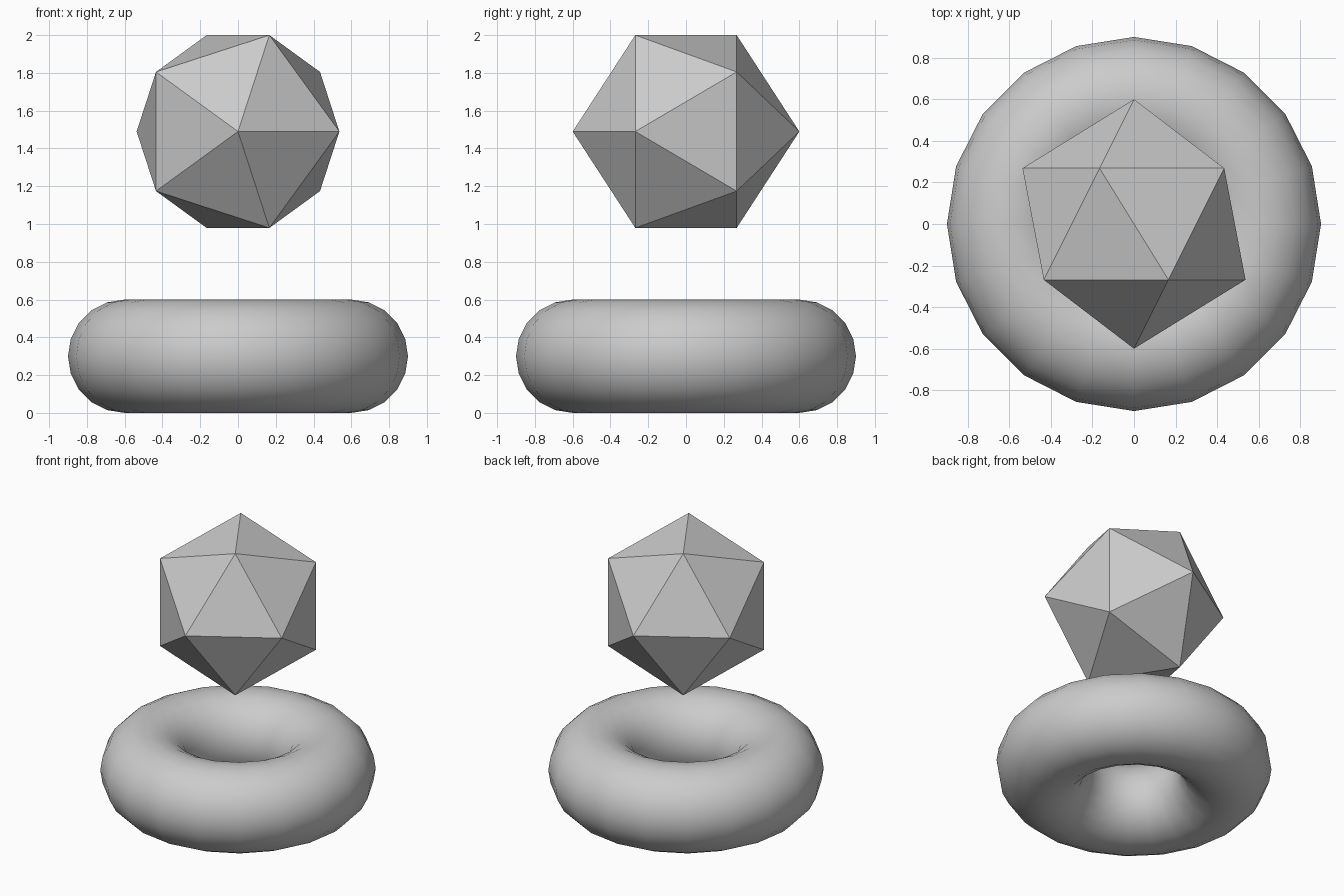
import bpy
import math

if "Cube" in bpy.data.objects:
    bpy.data.objects.remove(bpy.data.objects["Cube"])

# Smooth ring base
bpy.ops.mesh.primitive_torus_add(
    major_radius=0.6, minor_radius=0.3,
    major_segments=20, minor_segments=20, location=(0, 0, 0.3))
ring = bpy.context.object
ring.name = "ring_base"
bpy.ops.object.shade_smooth()

# Faceted icosahedron floating above, its axis laid along y
radius = 0.6
half_height = radius * 2 / math.sqrt(5) * math.sin(math.radians(72))
bpy.ops.mesh.primitive_ico_sphere_add(
    subdivisions=1, radius=radius,
    location=(0, 0, 2 - half_height), rotation=(math.radians(90), 0, 0))
gem = bpy.context.object
gem.name = "floating_icosahedron"
bpy.ops.object.shade_flat()
